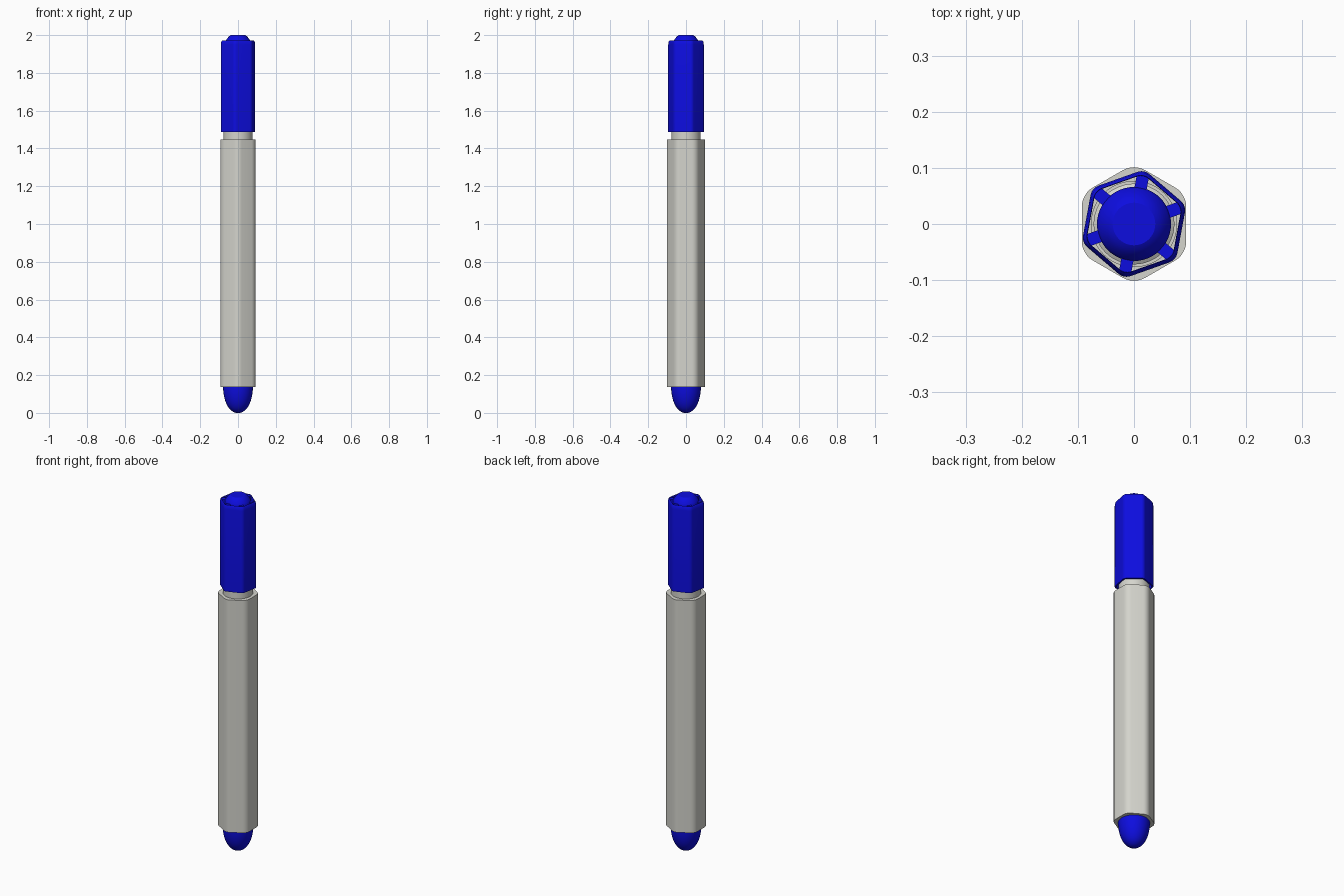
import bpy, bmesh, math
from mathutils import Vector

if "Cube" in bpy.data.objects:
    bpy.data.objects.remove(bpy.data.objects["Cube"])


def material(name, rgb):
    m = bpy.data.materials.new(name)
    m.diffuse_color = (*rgb, 1)
    m.use_nodes = True
    m.node_tree.nodes["Principled BSDF"].inputs["Base Color"].default_value = m.diffuse_color
    return m


GREY = material("warm_light_grey", (0.66, 0.66, 0.61))
BLUE = material("deep_blue", (0.004, 0.004, 0.74))


def circle(r, n=48):
    return [(r * math.cos(2 * math.pi * i / n), r * math.sin(2 * math.pi * i / n)) for i in range(n)]


def rounded_hex(apothem, r, turn, steps=6):
    """Hexagon outline with corner arcs of radius r, first corner at angle turn (degrees)."""
    pts = []
    d = (apothem - r) / math.cos(math.pi / 6)
    for k in range(6):
        a = math.radians(turn + 60 * k)
        for s in range(steps + 1):
            b = a + math.radians(-30 + 60 * s / steps)
            pts.append((d * math.cos(a) + r * math.cos(b), d * math.sin(a) + r * math.sin(b)))
    return pts


def loft(name, rings, mat, caps=True, closed=False, angle=30):
    """Skin a list of (outline, z) rings; cap the ends or join last to first."""
    bm = bmesh.new()
    loops = [[bm.verts.new((x, y, z)) for x, y in o] for o, z in rings]
    pairs = list(zip(loops, loops[1:]))
    if closed:
        pairs.append((loops[-1], loops[0]))
    for a, b in pairs:
        n = len(a)
        for i in range(n):
            j = (i + 1) % n
            bm.faces.new((a[i], a[j], b[j], b[i]))
    if caps and not closed:
        bm.faces.new(loops[0][::-1])
        bm.faces.new(loops[-1])
    return finish(name, bm, mat, angle)


def finish(name, bm, mat, angle=30):
    bmesh.ops.recalc_face_normals(bm, faces=bm.faces)
    me = bpy.data.meshes.new(name)
    bm.to_mesh(me)
    bm.free()
    me.materials.append(mat)
    ob = bpy.data.objects.new(name, me)
    bpy.context.collection.objects.link(ob)
    bpy.ops.object.select_all(action='DESELECT')
    ob.select_set(True)
    bpy.context.view_layer.objects.active = ob
    bpy.ops.object.shade_smooth_by_angle(angle=math.radians(angle))
    return ob


def lathe(name, profile, mat):
    return loft(name, [(circle(r), z) for r, z in profile], mat)


# Barrel: rounded hexagonal prism with corners toward front and back
barrel = rounded_hex(0.093, 0.04, 90)
loft("barrel", [(barrel, 0.138), (barrel, 1.447)], GREY)

# Round neck and stepped nib holder hidden in the cap
lathe("neck", [(0.077, 1.44), (0.077, 1.53), (0.072, 1.53), (0.072, 1.62), (0.04, 1.64), (0.03, 1.74)], GREY)
lathe("nib", [(0.018, 1.73), (0.018, 1.78), (0.008, 1.81)], BLUE)

# Bullet-shaped tail plug
h, r = 0.14, 0.079
tail = [(0.012, 0.0)]
for i in range(1, 13):
    t = math.radians(8 + 82 * i / 12)
    tail.append((r * math.sin(t) ** 0.9, h * (1 - math.cos(t))))
lathe("tail_plug", tail, BLUE)

# Cap shell: thin hexagonal tube, twisted against the barrel, bevelled at the top
TURN = 19.5


def cap_ring(apothem):
    return rounded_hex(apothem, 0.022, TURN)


loft("cap_shell", [(cap_ring(0.0855), 1.487), (cap_ring(0.0855), 1.95), (cap_ring(0.083), 1.966),
                   (cap_ring(0.079), 1.972), (cap_ring(0.078), 1.965), (cap_ring(0.078), 1.487)],
     BLUE, closed=True)

# Inner tube with domed, flat-topped end
lathe("cap_core", [(0.066, 1.82), (0.066, 1.966), (0.062, 1.975), (0.054, 1.986),
                   (0.046, 1.995), (0.038, 2.0)], BLUE)

# Six ribs joining the core to the shell corners
bm = bmesh.new()
for k in range(6):
    a = math.radians(TURN + 60 * k)
    u, v = Vector((math.cos(a), math.sin(a), 0)), Vector((-math.sin(a), math.cos(a), 0))
    low, high = [], []
    for p, q in ((0.06, -1), (0.087, -1), (0.087, 1), (0.06, 1)):
        base = u * p + v * (q * 0.011)
        low.append(bm.verts.new(base + Vector((0, 0, 1.82))))
        high.append(bm.verts.new(base + Vector((0, 0, 1.968))))
    bm.faces.new(low[::-1])
    bm.faces.new(high)
    for i in range(4):
        j = (i + 1) % 4
        bm.faces.new((low[i], low[j], high[j], high[i]))
finish("cap_ribs", bm, BLUE)
